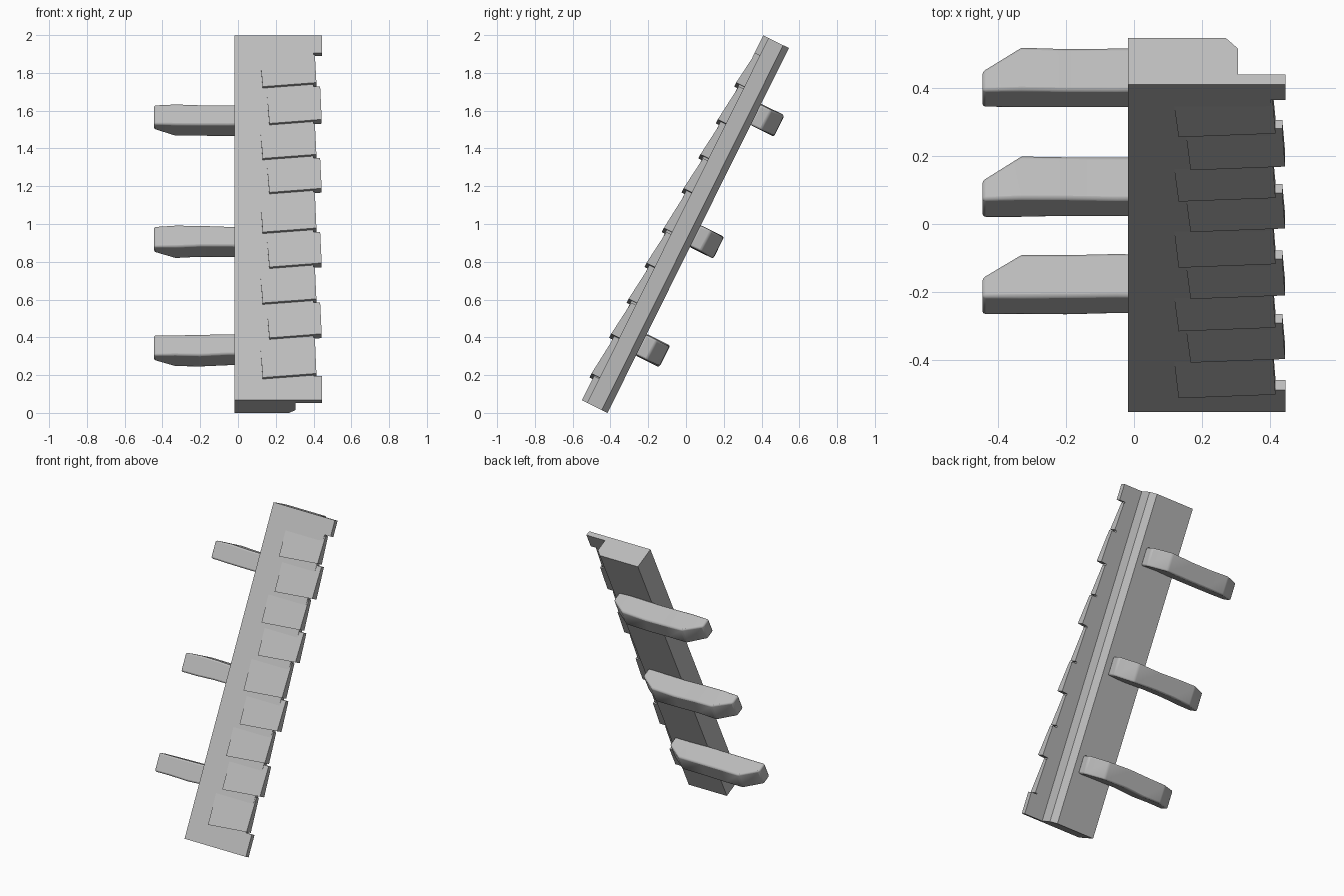
import bpy, bmesh, math, random
from mathutils import Vector

cube = bpy.data.objects.get("Cube")
if cube:
    bpy.data.objects.remove(cube, do_unlink=True)

random.seed(4)
LEAN = math.atan2(0.445, 0.895)
S, C = math.sin(LEAN), math.cos(LEAN)
FRONT, BACK, PLATE = -0.523, -0.372, -0.49   # depths across the leaning panel
LOW, HIGH = -0.185, 1.972                    # ends along the leaning panel

grey = bpy.data.materials.new("plain grey")
grey.use_nodes = True
grey.diffuse_color = (0.5, 0.5, 0.5, 1)
bsdf = grey.node_tree.nodes["Principled BSDF"]
bsdf.inputs["Base Color"].default_value = (0.5, 0.5, 0.5, 1)
bsdf.inputs["Roughness"].default_value = 0.8


def place(x, u, v):
    """Across, along and through the leaning panel, to world space."""
    return Vector((x, u * S + v * C, u * C - v * S))


def loft(name, rings, bevel=0):
    """Join equal rings of (x, u, v) points into a closed solid."""
    bm = bmesh.new()
    loops = [[bm.verts.new(place(*p)) for p in ring] for ring in rings]
    n = len(loops[0])
    for a, b in zip(loops, loops[1:]):
        for i in range(n):
            j = (i + 1) % n
            bm.faces.new((a[i], a[j], b[j], b[i]))
    bm.faces.new(loops[0])
    bm.faces.new(loops[-1])
    bmesh.ops.recalc_face_normals(bm, faces=bm.faces)
    mesh = bpy.data.meshes.new(name)
    bm.to_mesh(mesh)
    bm.free()
    mesh.materials.append(grey)
    obj = bpy.data.objects.new(name, mesh)
    bpy.context.collection.objects.link(obj)
    if bevel:
        mod = obj.modifiers.new("soft edges", "BEVEL")
        mod.width, mod.segments = bevel, 2
        bpy.ops.object.select_all(action="DESELECT")
        obj.select_set(True)
        bpy.context.view_layer.objects.active = obj
        bpy.ops.object.shade_smooth_by_angle(angle=math.radians(35))
    return obj


def extrude(name, profile, u0, u1):
    """Run an (x, v) profile along the panel."""
    return loft(name, [[(x, u, v) for x, v in profile] for u in (u0, u1)])


def front_u(z):
    """Distance along the panel of a height on its front face."""
    return (z + FRONT * S) / C


# Panel: thin front lip over a deeper body with one chamfered back corner
extrude("panel", [(-0.018, FRONT), (0.4, FRONT), (0.4, PLATE), (0.305, PLATE),
                  (0.305, -0.406), (0.27, BACK), (-0.018, BACK)], LOW, HIGH)

# End tabs of the lip
for name, u0, u1 in (("bottom_tab", LOW, front_u(0.195)),
                     ("top_tab", front_u(1.905), HIGH)):
    extrude(name, [(0.38, FRONT), (0.445, FRONT), (0.445, PLATE), (0.38, PLATE)], u0, u1)

# Overlapping shingles, alternately set in and out, thick at the lower edge
edges = [0.19, 0.4, 0.585, 0.775, 0.96, 1.17, 1.35, 1.535, 1.73, 1.9]
for i, (z0, z1) in enumerate(zip(edges, edges[1:])):
    left, right = (0.15, 0.435) if i % 2 else (0.115, 0.407)
    u0, u1 = front_u(z0), front_u(z1)
    rings = []
    for u, tilt, shift, lift in ((u0, 0.012, 0.008, 0.018), (u1, 0, 0, -0.004)):
        x0, x1 = left + 2 * shift, right + shift
        rings.append([(x0, u - tilt, FRONT - lift), (x1, u + tilt, FRONT - lift),
                      (x1, u + tilt, PLATE), (x0, u - tilt, PLATE)])
    loft(f"shingle_{i + 1}", rings)

# Rough wooden rungs behind the panel, sloping off at both ends
stations = [(-0.445, 0.062), (-0.33, 0.138), (-0.2, 0.136), (-0.05, 0.138),
            (0.12, 0.136), (0.23, 0.062)]
for name, mid in (("bottom_rung", 0.218), ("middle_rung", 0.859), ("top_rung", 1.578)):
    rings = []
    for x, depth in stations:
        lo = mid - 0.061 + random.uniform(-0.005, 0.005)
        hi = mid + 0.061 + random.uniform(-0.005, 0.005)
        rings.append([(x, lo, BACK - 0.004), (x, hi, BACK - 0.004),
                      (x, hi, BACK + depth), (x, lo, BACK + depth)])
    loft(name, rings, bevel=0.01)
